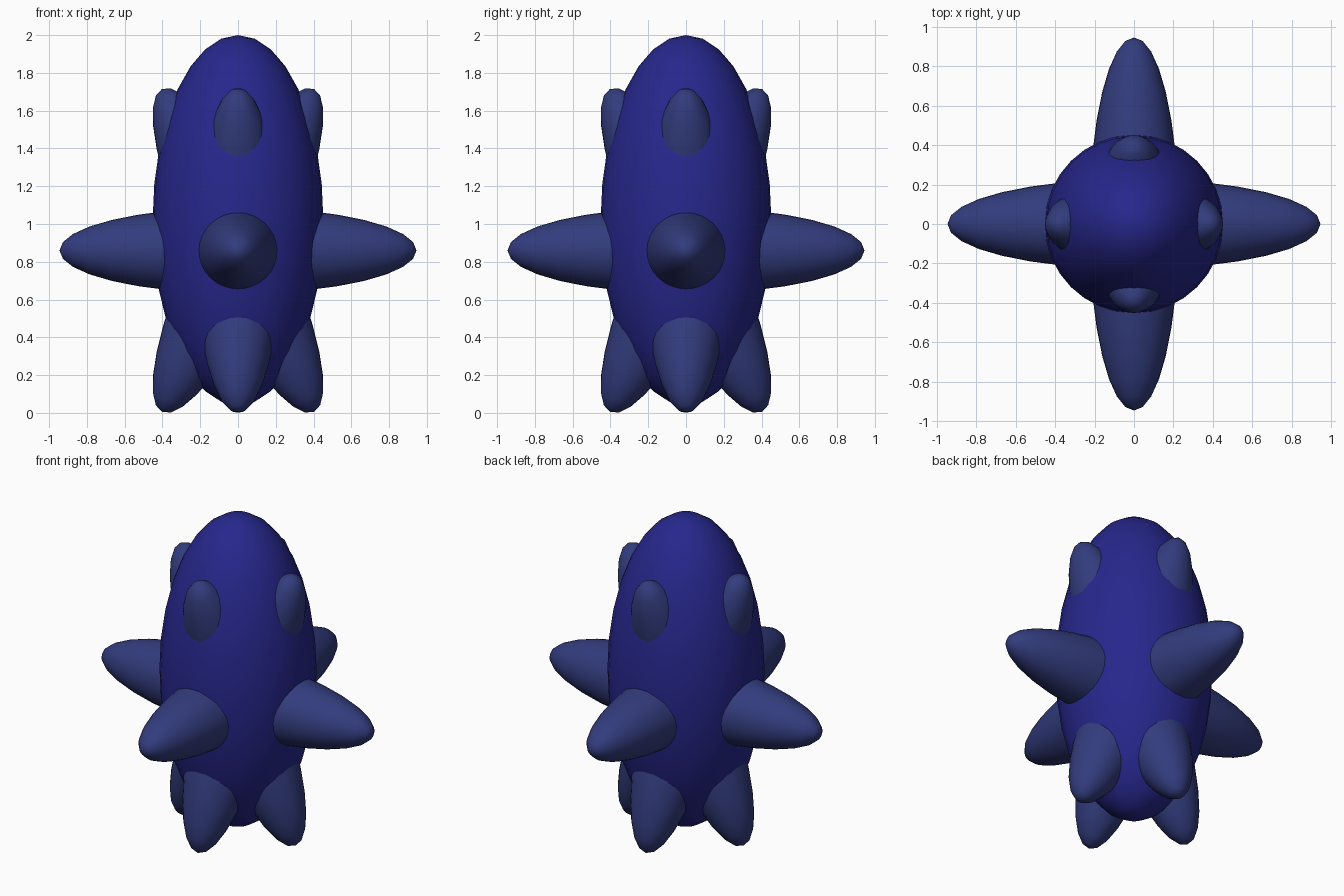
import bpy, math
from mathutils import Matrix

if "Cube" in bpy.data.objects:
    bpy.data.objects.remove(bpy.data.objects["Cube"])


def material(name, rgb):
    m = bpy.data.materials.new(name)
    m.diffuse_color = (*rgb, 1)
    m.use_nodes = True
    m.node_tree.nodes["Principled BSDF"].inputs["Base Color"].default_value = m.diffuse_color
    return m


NAVY = material("deep_navy", (0.020, 0.020, 0.265))
SLATE = material("slate_blue", (0.032, 0.045, 0.205))


def ellipsoid(name, radius, half_length, z, mat, tilt=0, turn=0):
    """Long ellipsoid along z, tilted about y and then turned about z."""
    bpy.ops.mesh.primitive_uv_sphere_add(segments=32, ring_count=16, radius=1)
    ob = bpy.context.object
    ob.name = name
    ob.data.transform(Matrix.Translation((0, 0, z))
                      @ Matrix.Rotation(math.radians(turn), 4, 'Z')
                      @ Matrix.Rotation(math.radians(tilt), 4, 'Y')
                      @ Matrix.Diagonal((radius, radius, half_length, 1)))
    ob.data.materials.append(mat)
    bpy.ops.object.shade_smooth()
    return ob


# Main body
ellipsoid("body", 0.452, 0.98, 1.02, NAVY)

# Spikes all run through one hub: level arms, then legs continuing into upper fins
for i in range(2):
    ellipsoid(f"arm_pair_{i + 1}", 0.228, 0.945, 0.86, SLATE, 90, 90 * i)
for i in range(4):
    ellipsoid(f"leg_and_fin_{i + 1}", 0.228, 0.945, 0.86, SLATE, 25.2, 90 * i)
